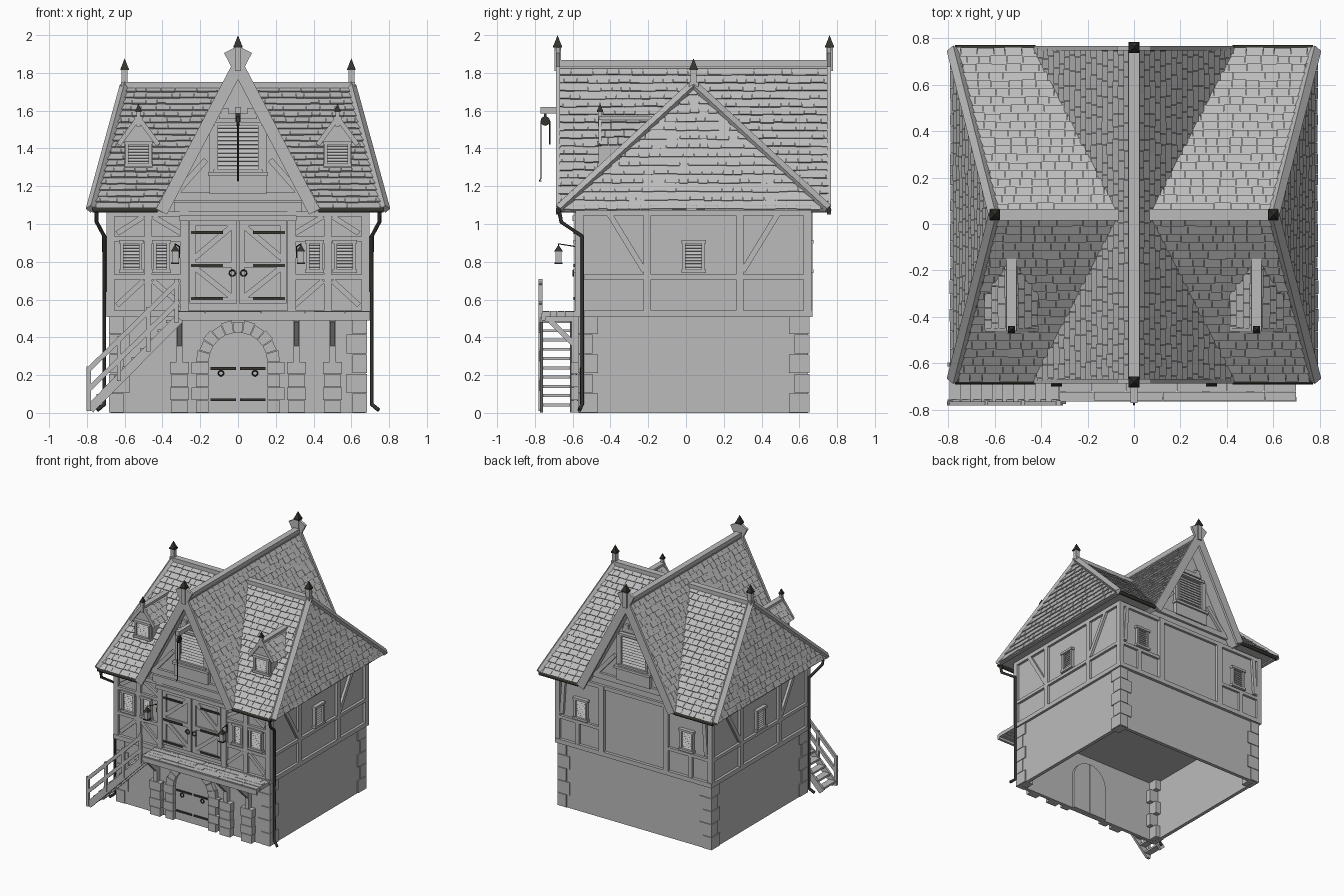
import bpy, bmesh, math, random
from mathutils import Vector as V, Matrix

random.seed(4)
if "Cube" in bpy.data.objects:
    bpy.data.objects.remove(bpy.data.objects["Cube"])


def material(name, rgb):
    m = bpy.data.materials.new(name)
    m.use_nodes = True
    m.diffuse_color = (*rgb, 1)
    m.node_tree.nodes["Principled BSDF"].inputs["Base Color"].default_value = (*rgb, 1)
    return m


GREY = material("pale grey", (0.5, 0.5, 0.5))
IRON = material("dark iron", (0.035, 0.034, 0.028))


def finish(bm, name, mat=GREY, mirror=False):
    if mirror:
        dup = bmesh.ops.duplicate(bm, geom=bm.verts[:] + bm.edges[:] + bm.faces[:])["geom"]
        bmesh.ops.scale(bm, vec=(-1, 1, 1), verts=[g for g in dup if isinstance(g, bmesh.types.BMVert)])
        bmesh.ops.reverse_faces(bm, faces=[g for g in dup if isinstance(g, bmesh.types.BMFace)])
    me = bpy.data.meshes.new(name)
    bm.to_mesh(me)
    bm.free()
    me.materials.append(mat)
    ob = bpy.data.objects.new(name, me)
    bpy.context.collection.objects.link(ob)
    return ob


def beam(bm, p, q, w, t, n):
    p, q, n = V(p), V(q), V(n)
    x = (q - p).normalized()
    n = (n - x * n.dot(x)).normalized()
    m = Matrix((x, n.cross(x), n)).transposed().to_4x4()
    m.translation = (p + q) / 2
    bmesh.ops.create_cube(bm, size=1, matrix=m @ Matrix.Diagonal(((q - p).length, w, t, 1)))


def box(bm, x0, x1, y0, y1, z0, z1):
    y, z = (y0 + y1) / 2, (z0 + z1) / 2
    beam(bm, (x0, y, z), (x1, y, z), y1 - y0, z1 - z0, (0, 0, 1))


def slab(bm, pts, t):
    pts = [V(p) for p in pts]
    n = (pts[1] - pts[0]).cross(pts[2] - pts[1]).normalized()
    top = [bm.verts.new(p) for p in pts]
    low = [bm.verts.new(p - n * t) for p in pts]
    bm.faces.new(top)
    bm.faces.new(low[::-1])
    for i in range(len(pts)):
        j = (i + 1) % len(pts)
        bm.faces.new((top[j], top[i], low[i], low[j]))


def tiles(name, pts, row=0.048, width=0.06, lift=0.011):
    """Overlapping tiles on a convex slope whose first edge is the eave."""
    bm = bmesh.new()
    pts = [V(p) for p in pts]
    o, u = pts[0], (pts[1] - pts[0]).normalized()
    n = u.cross(pts[2] - pts[1]).normalized()
    v = n.cross(u)
    for r in range(math.ceil(max((p - o).dot(v) for p in pts) / row)):
        a = min((p - o).dot(u) for p in pts) - width * random.random()
        while a < max((p - o).dot(u) for p in pts):
            b = a + width * random.uniform(0.7, 1.3)
            lo, hi = r * row - random.uniform(0, 0.006), (r + 1) * row
            h = lift * random.uniform(0.85, 1.15)
            q = [bm.verts.new(o + u * s + v * t + n * k) for s, t, k in (
                (a, lo, h), (b - .002, lo, h), (b - .002, hi, .002), (a, hi, .002), (a, lo, 0), (b - .002, lo, 0))]
            for f in ((0, 1, 2, 3), (4, 5, 1, 0), (4, 0, 3), (5, 2, 1)):
                bm.faces.new([q[i] for i in f])
            a = b
    for i, p in enumerate(pts):
        e = pts[(i + 1) % len(pts)] - p
        bmesh.ops.bisect_plane(bm, geom=bm.verts[:] + bm.edges[:] + bm.faces[:],
                               plane_co=p - (v * .01 if i == 0 else v * 0), plane_no=e.cross(n), clear_outer=True)
    return finish(bm, name, GREY, True)


def pipe(name, pts, r, mat=IRON, cyclic=False, mirror=True):
    for side in (1, -1) if mirror else (1,):
        cu = bpy.data.curves.new(name, "CURVE")
        cu.dimensions, cu.bevel_depth, cu.bevel_resolution, cu.use_fill_caps = "3D", r, 1, True
        sp = cu.splines.new("POLY")
        sp.points.add(len(pts) - 1)
        for c, p in zip(sp.points, pts):
            c.co = (side * p[0], p[1], p[2], 1)
        sp.use_cyclic_u = cyclic
        cu.materials.append(mat)
        bpy.context.collection.objects.link(bpy.data.objects.new(name, cu))


def ring(name, x, y, z, r):
    pipe(name, [(x + r * math.cos(i * math.pi / 5), y, z + r * math.sin(i * math.pi / 5)) for i in range(10)], .004, IRON, True)


# Wall frames: along the wall, outward, up
def front(s, o, z): return V((s, -0.565 - o, z))
def back(s, o, z): return V((s, 0.645 + o, z))
def side(s, o, z): return V((0.675 + o, s, z))
def dormer(s, o, z): return V((s, -0.44 - o, z))


def bar(bm, wall, s0, z0, s1, z1, w, t=0.02, o=0.0):
    beam(bm, wall(s0, o + t / 2, z0), wall(s1, o + t / 2, z1), w, t, wall(0, 1, 0) - wall(0, 0, 0))


def window(bm, wall, s, z0, z1, w, rows):
    for k in (-1, 1):
        bar(bm, wall, s + k * w / 2, z0, s + k * w / 2, z1, .016, .024)
    for z in (z0, z1):
        bar(bm, wall, s - w / 2 - .015, z, s + w / 2 + .015, z, .018, .03)
    for i in range(rows):
        z = z0 + (i + .7) * (z1 - z0) / (rows + .4)
        beam(bm, wall(s - w / 2, .008, z), wall(s + w / 2, .008, z), (z1 - z0) / rows * .8, .005,
             wall(0, 1, .6) - wall(0, 0, 0))


# Stone ground floor, hollow and open below
bm = bmesh.new()
box(bm, -.675, .675, -.565, .645, 0, .52)
bmesh.ops.delete(bm, geom=[f for f in bm.faces if f.calc_center_median().z < .01], context="FACES")
shell = finish(bm, "stone_ground_floor")
mod = shell.modifiers.new("thickness", "SOLIDIFY")
mod.thickness, mod.offset = .04, -1

bm = bmesh.new()
for i in range(5):
    w, d = (.10, .07) if i % 2 else (.07, .10)
    for y0, y1 in ((-.573, -.565 + d), (.645 - d, .653)):
        box(bm, .675 - w, .683, y0, y1, i * .104 + .002, i * .104 + .102)
finish(bm, "corner_stones", GREY, True)

# Plaster upper storey and gable walls
bm = bmesh.new()
box(bm, -.675, .675, -.565, .645, .51, 1.085)
slab(bm, [(-.4, -.565, 1.06), (.4, -.565, 1.06), (0, -.565, 1.79)], 1.21)
finish(bm, "upper_walls")

# Timber framing on front and back
bm = bmesh.new()
for wall in (front, back):
    bar(bm, wall, 0, .525, .695, .525, .035, .024)
    bar(bm, wall, 0, 1.055, .69, 1.055, .03)
    bar(bm, wall, .675, .53, .675, 1.07, .04)
    bar(bm, wall, .285, .53, .285, 1.07, .045, .024)
    bar(bm, wall, .285, .72, .69, .72, .025)
    bar(bm, wall, 0, 1.145, .36, 1.145, .045)
    bar(bm, wall, .33, 1.16, .17, 1.34, .03)
    bar(bm, wall, .05, 1.6, .09, 1.6, .03)
    bar(bm, wall, 0, 1.57, .1, 1.57, .03)
    bar(bm, wall, .135, 1.17, .135, 1.53, .03)
for z in (.92,):
    bar(bm, front, .285, z, .69, z, .025)
bar(bm, front, .475, .53, .475, 1.07, .04)
for s0, z0, s1, z1 in ((.3, .57, .45, .7), (.5, .7, .64, .57), (.3, .95, .45, 1.04), (.5, 1.04, .64, .95)):
    bar(bm, front, s0, z0, s1, z1, .028, .016)
bar(bm, back, .5, .53, .5, .72, .035)
bar(bm, back, .62, 1.05, .64, .75, .03)
finish(bm, "front_and_back_timbers", GREY, True)

bm = bmesh.new()
for z, w in ((.525, .035), (.72, .025), (1.06, .03)):
    bar(bm, side, -.585, z, .665, z, w)
for k in (-1, 1):
    bar(bm, side, .04 + k * .6, .53, .04 + k * .6, 1.07, .035)
    bar(bm, side, .04 + k * .245, .53, .04 + k * .245, 1.07, .04)
    bar(bm, side, .04 + k * .26, .75, .04 + k * .45, 1.06, .03)
finish(bm, "side_timbers", GREY, True)

# Louvred windows
bm = bmesh.new()
window(bm, front, .565, .75, .905, .1, 9)
window(bm, front, .405, .75, .905, .07, 9)
window(bm, back, .47, .75, .905, .1, 9)
window(bm, side, .04, .75, .905, .1, 9)
finish(bm, "louvred_windows", GREY, True)
bm = bmesh.new()
for wall in (front, back):
    window(bm, wall, 0, 1.28, 1.53, .23, 11)
    bar(bm, wall, -.15, 1.21, .15, 1.21, .1, .03)
    bar(bm, wall, -.16, 1.265, .16, 1.265, .02, .045)
finish(bm, "gable_shutters")

# Loft doors with braces and strap hinges
bm = bmesh.new()
bar(bm, front, .13, .58, .13, 1.02, .252, .012)
for z in (.595, .785, 1.005):
    bar(bm, front, .004, z, .256, z, .03, .012, .012)
for s in (.019, .241):
    bar(bm, front, s, .58, s, 1.02, .03, .012, .012)
bar(bm, front, .03, .99, .23, .82, .03, .01, .012)
bar(bm, front, .03, .61, .23, .77, .03, .01, .012)
bar(bm, front, 0, 1.03, .31, 1.03, .03, .035)
bar(bm, front, 0, 1.09, .34, 1.09, .055, .03)
finish(bm, "loft_doors", GREY, True)
bm = bmesh.new()
for z in (.605, .78, .955):
    bar(bm, front, .08, z, .25, z, .016, .006, .024)
for z in (.07, .235):
    bar(bm, front, .01, z, .145, z, .014, .008, .004)
finish(bm, "strap_hinges", IRON, True)
ring("loft_door_ring", .03, -.597, .74, .016)
ring("arch_door_ring", .09, -.58, .21, .014)

# Arched door, jambs and arch stones
bm = bmesh.new()
arc = [(.155 * math.cos(a * math.pi / 16), -.569, .27 + .155 * math.sin(a * math.pi / 16)) for a in range(8)]
slab(bm, [(.002, -.569, 0), (.155, -.569, 0)] + arc + [(.002, -.569, .425)], .05)
finish(bm, "arched_door", GREY, True)
bm = bmesh.new()
for i in range(11):
    a0, a1 = (math.pi * (i + k) / 11 for k in (.03, .97))
    out = .222 - .008 * (i % 2)
    slab(bm, [(r * math.cos(a), -.6, .27 + r * math.sin(a))
              for r, a in ((.155, a0), (out, a0), (out, a1), (.155, a1))], .04)
finish(bm, "arch_stones")
bm = bmesh.new()
for i in range(4):
    box(bm, .155, .222 + .025 * (i % 2), -.6, -.56, i * .068 + .001, i * .068 + .066)
finish(bm, "door_jambs", GREY, True)

# Balcony with stone piers and brackets
bm = bmesh.new()
for x in (-.31, .31, .5):
    for i in range(4):
        w = .045 + .006 * (i % 2)
        box(bm, x - w, x + w, -.61, -.56, i * .068 + .001, i * .068 + .066)
finish(bm, "stone_piers")
bm = bmesh.new()
for x in (-.31, .31, .5):
    box(bm, x - .016, x + .016, -.605, -.56, .27, .5)
    beam(bm, (x, -.59, .36), (x, -.72, .49), .028, .028, (1, 0, 0))
    box(bm, x - .016, x + .016, -.75, -.56, .485, .51)
for r in range(5):
    x = -.32
    while x < .69:
        e = min(.7, x + random.uniform(.12, .24))
        y = -.76 + r * .04
        box(bm, x, e - .002, y, y + .038, .508, .536 + random.uniform(0, .004))
        x = e
box(bm, -.32, .7, -.765, -.745, .49, .53)
finish(bm, "balcony")

# Stairs and handrail
bm = bmesh.new()
for i in range(10):
    x, z = -.775 + i * .046, .05 + i * .049
    box(bm, x - .02, x + .035, -.765, -.6, z - .015, z)
for y in (-.765, -.605):
    beam(bm, (-.785, y, .02), (-.31, y, .5), .05, .018, (0, 1, 0))
for x in (-.79, -.63, -.475, -.325):
    z = .01 + (x + .79)
    box(bm, x - .011, x + .011, -.782, -.76, z, z + .235)
for dz in (.225, .12):
    beam(bm, (-.795, -.772, dz), (-.315, -.772, .47 + dz), .026, .018, (0, 1, 0))
finish(bm, "staircase")

# Roof bodies, tiles and edge boards
A, B, C, D = (.42, -.67, 1.08), (.78, -.67, 1.08), (.6, .04, 1.735), (.07, .04, 1.735)
E, F = (.78, .75, 1.08), (.42, .75, 1.08)
bm = bmesh.new()
bmesh.ops.convex_hull(bm, input=[bm.verts.new(p) for p in (A, B, C, D, E, F)])
finish(bm, "side_roof_body", GREY, True)
tiles("side_roof_front_tiles", [A, B, C, D])
tiles("side_roof_back_tiles", [E, F, D, C])
tiles("hip_tiles", [B, E, C])
main = [(.43, -.675, 1.075), (.43, .755, 1.075), (0, .755, 1.85), (0, -.675, 1.85)]
bm = bmesh.new()
slab(bm, main, .03)
finish(bm, "main_roof_body", GREY, True)
tiles("main_roof_tiles", main)
bm = bmesh.new()
beam(bm, B, C, .04, .035, (.8, -.5, .6))
beam(bm, E, C, .04, .035, (.8, .5, .6))
box(bm, .05, .62, .015, .065, 1.715, 1.752)
box(bm, .755, .782, -.66, .74, 1.07, 1.1)
for y in (-.677, .757):
    beam(bm, (.405, y, 1.065), (-.045, y, 1.92), .065, .02, (0, 1, 0))
finish(bm, "edge_boards", GREY, True)
bm = bmesh.new()
box(bm, -.024, .024, -.68, .76, 1.825, 1.868)
finish(bm, "main_ridge_cap")

# Dormers
X = .527
bm = bmesh.new()
box(bm, X - .075, X + .075, -.44, -.2, 1.25, 1.44)
slab(bm, [(X - .09, -.44, 1.43), (X + .09, -.44, 1.43), (X, -.44, 1.55)], .3)
window(bm, dormer, X, 1.31, 1.43, .12, 7)
for k in (-1, 1):
    beam(bm, (X + k * .105, -.455, 1.42), (X, -.455, 1.562), .025, .015, (0, 1, 0))
box(bm, X - .022, X + .022, -.46, -.14, 1.55, 1.568)
finish(bm, "dormer_bodies", GREY, True)
tiles("dormer_outer_tiles", [(X + .105, -.455, 1.42), (X + .105, -.12, 1.42), (X, -.12, 1.562), (X, -.455, 1.562)])
tiles("dormer_inner_tiles", [(X - .105, -.12, 1.42), (X - .105, -.455, 1.42), (X, -.455, 1.562), (X, -.12, 1.562)])

# Finials: wooden post with an iron spike
posts, spikes = bmesh.new(), bmesh.new()
for x, y, z, s in ((0, -.68, 1.94, 1), (0, .76, 1.94, 1), (.6, .04, 1.82, .95), (-.6, .04, 1.82, .95),
                   (X, -.455, 1.6, .65), (-X, -.455, 1.6, .65)):
    w = .017 * s
    box(posts, x - w, x + w, y - w, y + w, z - .13 * s, z)
    box(spikes, x - w * 1.4, x + w * 1.4, y - w * 1.4, y + w * 1.4, z - .006, z + .004)
    bmesh.ops.create_cone(spikes, cap_ends=True, segments=4, radius1=.033 * s, radius2=0, depth=.06 * s,
                          matrix=Matrix.Translation((x, y, z + .03 * s)) @ Matrix.Rotation(math.pi / 4, 4, "Z"))
finish(posts, "finial_posts")
finish(spikes, "finial_spikes", IRON)

# Gutters and downpipes
for y in (-.675, .755):
    pipe("gutter", [(.425, y, 1.074), (.77, y, 1.074)], .015)
pipe("downpipe", [(.75, -.672, 1.07), (.748, -.66, 1.01), (.708, -.55, .935), (.708, -.55, .045), (.745, -.565, .015)], .011)

# Lanterns
bm = bmesh.new()
box(bm, .316, .35, -.692, -.658, .795, .855)
finish(bm, "lantern_glass", GREY, True)
bm = bmesh.new()
box(bm, .312, .354, -.696, -.654, .788, .797)
bmesh.ops.create_cone(bm, cap_ends=True, segments=4, radius1=.034, radius2=.006, depth=.03,
                      matrix=Matrix.Translation((.333, -.675, .869)) @ Matrix.Rotation(math.pi / 4, 4, "Z"))
finish(bm, "lantern_caps", IRON, True)
pipe("lantern_bracket", [(.333, -.675, .87), (.333, -.675, .895), (.31, -.58, .88), (.31, -.58, .82)], .004)

# Hoist over the shutter
bm = bmesh.new()
box(bm, -.016, .016, -.77, -.56, 1.585, 1.62)
finish(bm, "hoist_beam")
bm = bmesh.new()
bmesh.ops.create_cone(bm, cap_ends=True, segments=12, radius1=.025, radius2=.025, depth=.016,
                      matrix=Matrix.Translation((0, -.745, 1.545)) @ Matrix.Rotation(math.pi / 2, 4, "Y"))
box(bm, -.012, .012, -.752, -.738, 1.54, 1.59)
finish(bm, "hoist_pulley", IRON)
pipe("hoist_rope", [(0, -.722, 1.42), (0, -.722, 1.545)], .004, IRON, False, False)
pipe("hoist_hook", [(0, -.768, 1.545), (0, -.768, 1.24), (0, -.778, 1.228), (0, -.765, 1.228)], .004, IRON, False, False)
